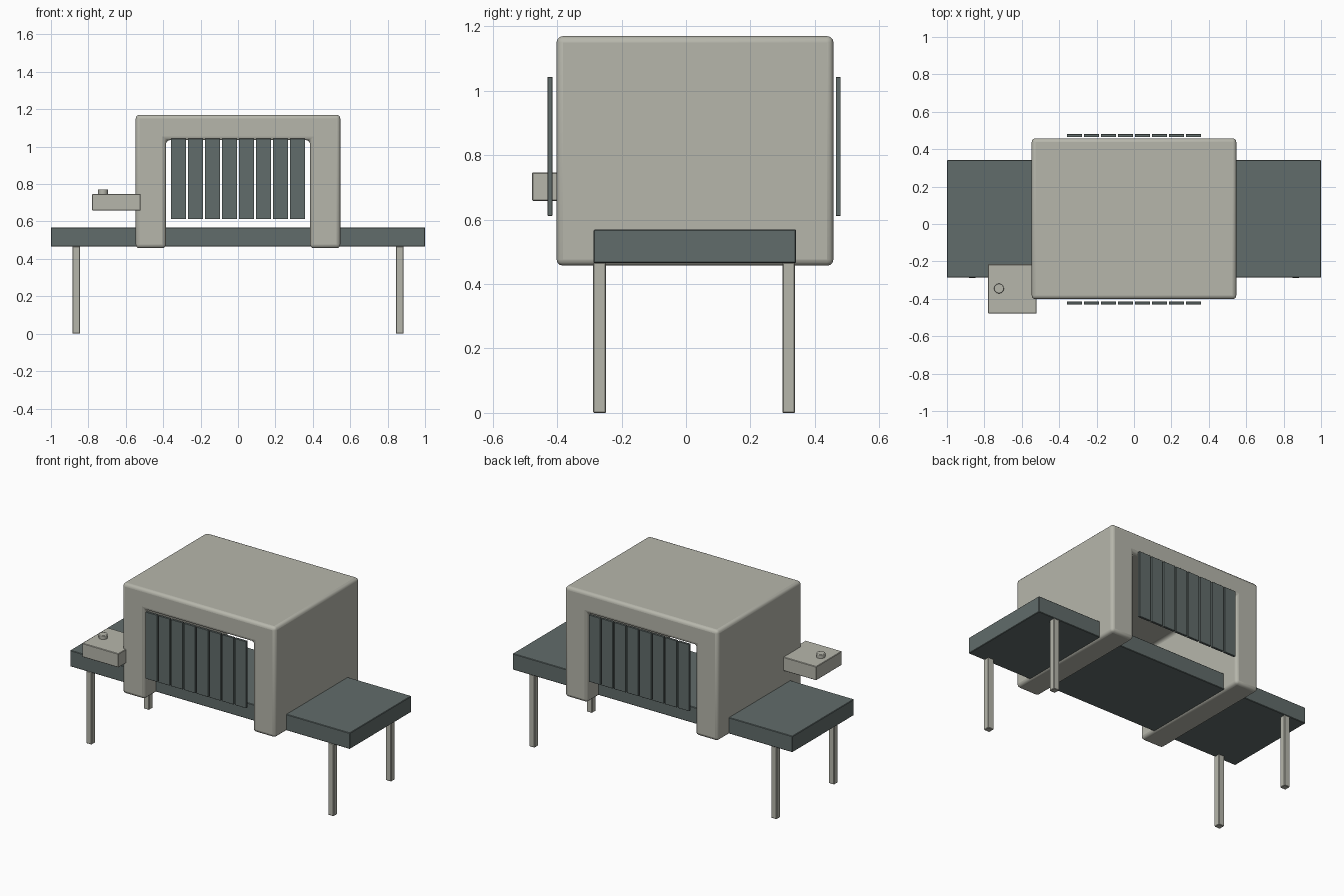
import bpy, bmesh

cube = bpy.data.objects.get("Cube")
if cube:
    bpy.data.objects.remove(cube, do_unlink=True)


def material(name, rgb):
    m = bpy.data.materials.new(name)
    m.use_nodes = True
    m.diffuse_color = (*rgb, 1)
    m.node_tree.nodes["Principled BSDF"].inputs["Base Color"].default_value = (*rgb, 1)
    return m


LIGHT = material("warm light grey", (0.47, 0.47, 0.41))
DARK = material("dark slate grey", (0.12, 0.15, 0.145))


def finish(name, bm, mat, bevel, segments=1):
    bmesh.ops.recalc_face_normals(bm, faces=bm.faces)
    mesh = bpy.data.meshes.new(name)
    bm.to_mesh(mesh)
    bm.free()
    mesh.materials.append(mat)
    ob = bpy.data.objects.new(name, mesh)
    bpy.context.collection.objects.link(ob)
    if bevel:
        mod = ob.modifiers.new("rounded edges", "BEVEL")
        mod.width, mod.segments = bevel, segments
        mod.limit_method = "ANGLE"
    return ob


def box(name, x, y, z, mat, bevel=0.003):
    """Box spanning the given (min, max) ranges."""
    bm = bmesh.new()
    bmesh.ops.create_cube(bm, size=1)
    for v in bm.verts:
        v.co = [r[0] if c < 0 else r[1] for c, r in zip(v.co, (x, y, z))]
    return finish(name, bm, mat, bevel)


# Scanner tunnel: arch profile pushed from front to back
bm = bmesh.new()
half = [(0.547, 1.17), (0.547, 0.457), (0.385, 0.457), (0.385, 1.035)]
profile = half + [(-x, z) for x, z in reversed(half)]
face = bm.faces.new([bm.verts.new((x, -0.402, z)) for x, z in profile])
new = bmesh.ops.extrude_face_region(bm, geom=[face])["geom"]
bmesh.ops.translate(bm, vec=(0, 0.86, 0),
                    verts=[g for g in new if isinstance(g, bmesh.types.BMVert)])
tunnel = finish("tunnel_housing", bm, LIGHT, 0.02, 3)

# Conveyor bed and its four legs
box("conveyor_bed", (-1, 1), (-0.287, 0.342), (0.465, 0.569), DARK)
for side, cx in (("left", 0.865), ("right", -0.865)):
    for end, cy in (("front", -0.268), ("back", 0.319)):
        box(f"{end}_{side}_leg", (cx - 0.02, cx + 0.02), (cy - 0.02, cy + 0.02),
            (0, 0.467), LIGHT)

# Hanging curtain strips at both mouths
for end, y in (("front", (-0.43, -0.415)), ("back", (0.465, 0.48))):
    for i in range(8):
        cx = (i - 3.5) * 0.091
        box(f"{end}_curtain_strip_{i + 1}", (cx - 0.041, cx + 0.041), y,
            (0.612, 1.043), DARK, 0.001)

# Side control box with a round button
box("control_box", (-0.78, -0.52), (-0.478, -0.215), (0.658, 0.747), LIGHT)
bm = bmesh.new()
bmesh.ops.create_cone(bm, cap_ends=True, segments=32, radius1=0.026, radius2=0.026, depth=0.03)
bmesh.ops.translate(bm, vec=(-0.722, -0.345, 0.757), verts=bm.verts)
button = finish("control_button", bm, LIGHT, 0.003, 2)

# Smooth the rounded parts, keeping hard edges crisp
for ob in (tunnel, button):
    bpy.ops.object.select_all(action="DESELECT")
    ob.select_set(True)
    bpy.context.view_layer.objects.active = ob
    bpy.ops.object.shade_smooth_by_angle(angle=0.6)
